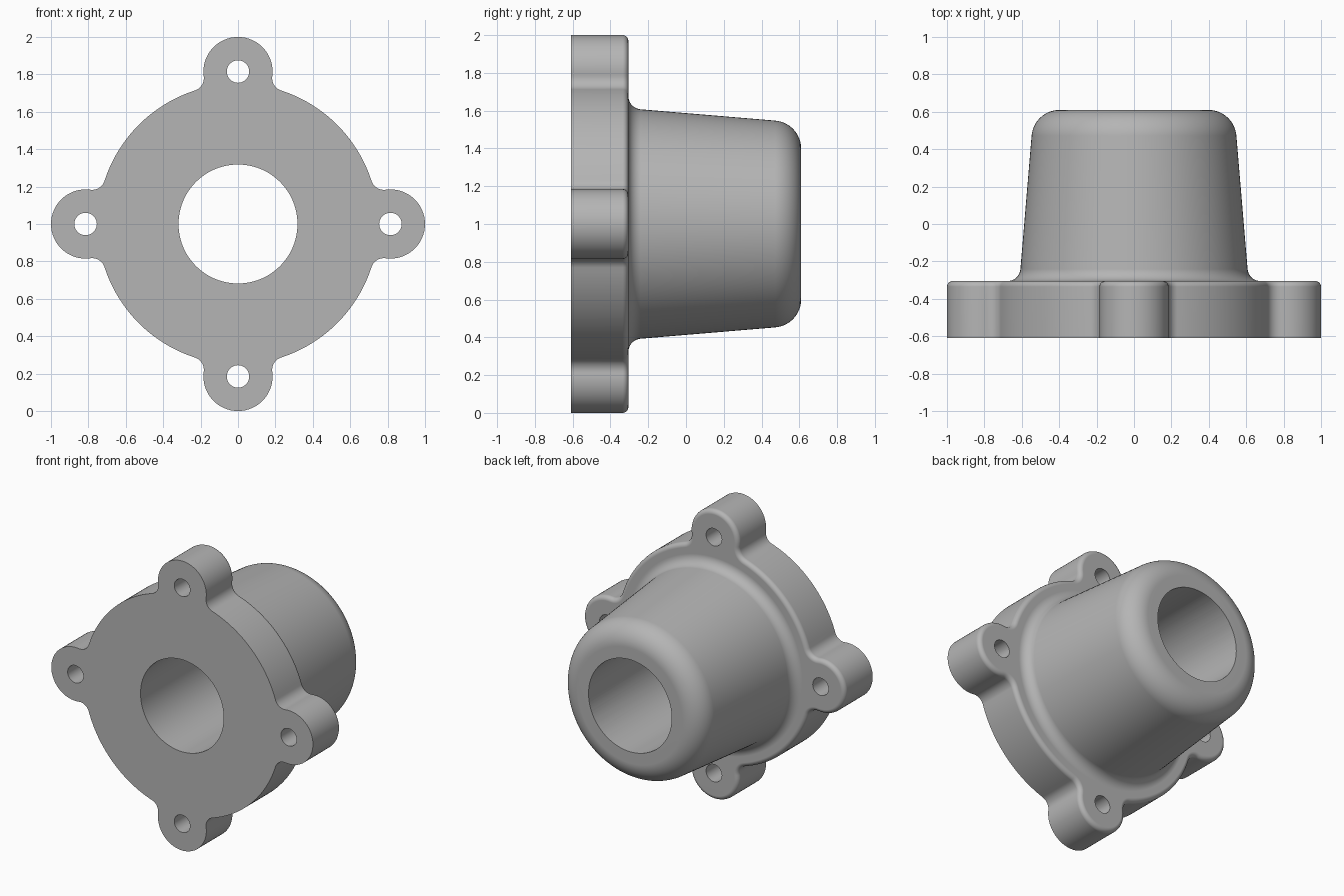
import bpy
import bmesh
from math import sin, cos, atan2, pi, radians, tan
from mathutils import Vector, Matrix

cube = bpy.data.objects.get("Cube")
if cube:
    bpy.data.objects.remove(cube, do_unlink=True)

CENTRE_Z = 1.0
FRONT, STEP, BACK = -0.61, -0.305, 0.61      # y of flange face, shoulder, boss end
DISC_R, LUG_R, LUG_AT, WEB_R = 0.75, 0.185, 0.815, 0.07
BORE_R, BOLT_R = 0.318, 0.06

grey = bpy.data.materials.new("cast grey")
grey.use_nodes = True
colour = (0.46, 0.46, 0.46, 1)
grey.diffuse_color = colour
grey.node_tree.nodes["Principled BSDF"].inputs["Base Color"].default_value = colour


def arc(cx, cy, r, start, end, n):
    """Points along an arc, both ends included."""
    angles = [start + (end - start) * i / n for i in range(n + 1)]
    return [(cx + r * cos(a), cy + r * sin(a)) for a in angles]


def finish(bm, name):
    bmesh.ops.remove_doubles(bm, verts=bm.verts, dist=1e-5)
    bmesh.ops.recalc_face_normals(bm, faces=bm.faces)
    mesh = bpy.data.meshes.new(name)
    bm.to_mesh(mesh)
    bm.free()
    mesh.materials.append(grey)
    obj = bpy.data.objects.new(name, mesh)
    obj.location.z = CENTRE_Z
    bpy.context.collection.objects.link(obj)
    return obj


def lathe(name, profile, steps):
    """Spin (radius, y) points around the y axis."""
    bm = bmesh.new()
    verts = [bm.verts.new((r, y, 0)) for r, y in profile]
    edges = [bm.edges.new(pair) for pair in zip(verts, verts[1:])]
    bmesh.ops.spin(bm, geom=verts + edges, cent=(0, 0, 0), axis=(0, 1, 0),
                   angle=2 * pi, steps=steps, use_merge=True)
    return finish(bm, name)


def pin(name, radius, x, z, sides):
    """Cutter cylinder along y."""
    bm = bmesh.new()
    place = Matrix.Translation((x, 0, z)) @ Matrix.Rotation(pi / 2, 4, "X")
    bmesh.ops.create_cone(bm, cap_ends=True, segments=sides, radius1=radius,
                          radius2=radius, depth=2, matrix=place)
    obj = finish(bm, name)
    obj.hide_render = True
    return obj


def combine(target, tool, operation):
    mod = target.modifiers.new("combine", "BOOLEAN")
    mod.operation, mod.solver, mod.object = operation, "EXACT", tool
    bpy.context.view_layer.objects.active = target
    bpy.ops.object.modifier_apply(modifier=mod.name)
    bpy.data.objects.remove(tool, do_unlink=True)


# Flange outline: lug, concave web and disc rim over an eighth, then mirrored and turned
to_disc, to_lug = DISC_R + WEB_R, LUG_R + WEB_R
web_x = (to_disc ** 2 - to_lug ** 2 + LUG_AT ** 2) / (2 * LUG_AT)
web_z = (to_disc ** 2 - web_x ** 2) ** 0.5
lug_end, rim_start = atan2(web_z, web_x - LUG_AT), atan2(web_z, web_x)
eighth = arc(LUG_AT, 0, LUG_R, 0, lug_end, 16)
eighth += arc(web_x, web_z, WEB_R, lug_end - pi, rim_start - pi, 10)[1:]
eighth += arc(0, 0, DISC_R, rim_start, pi / 4, 14)[1:]
quarter = eighth + [(z, x) for x, z in reversed(eighth)][1:-1]
outline = []
for k in range(4):
    turn = Matrix.Rotation(k * pi / 2, 2)
    outline += [turn @ Vector(p) for p in quarter]

# Flange plate with a rounded back edge
bm = bmesh.new()
plate = bm.faces.new([bm.verts.new((x, FRONT, z)) for x, z in outline])
bmesh.ops.extrude_face_region(bm, geom=[plate], use_keep_orig=True)
back = [f for f in bm.faces if len(f.verts) > 4 and f is not plate][0]
bmesh.ops.translate(bm, verts=back.verts, vec=(0, STEP - FRONT, 0))
bmesh.ops.recalc_face_normals(bm, faces=bm.faces)
bmesh.ops.bevel(bm, geom=list(back.edges), offset=0.03, segments=5,
                profile=0.5, affect="EDGES", clamp_overlap=False)
body = finish(bm, "flanged_hub")

# Tapered boss: root fillet, drafted wall and rounded end
draft = radians(4.8)
root_r, end_r = 0.07, 0.15
root = arc(0.677, STEP + root_r, root_r, -pi / 2, -pi + draft, 10)
wall_r, wall_y = root[-1]
end_y = BACK - end_r
tip_r = wall_r - (end_y + end_r * sin(draft) - wall_y) * tan(draft)
crown = arc(tip_r - end_r * cos(draft), end_y, end_r, draft, pi / 2, 14)
profile = [(0, -0.45), (0.677, -0.45)] + root + crown + [(0, BACK)]
combine(body, lathe("boss", profile, 128), "UNION")

# Central bore and four bolt holes
combine(body, pin("bore_cutter", BORE_R, 0, 0, 96), "DIFFERENCE")
for k in range(4):
    a = k * pi / 2
    cutter = pin("bolt_cutter", BOLT_R, LUG_AT * cos(a), LUG_AT * sin(a), 40)
    combine(body, cutter, "DIFFERENCE")

# Smooth shading with crisp edges
bpy.ops.object.select_all(action="DESELECT")
body.select_set(True)
bpy.context.view_layer.objects.active = body
bpy.ops.object.shade_smooth_by_angle(angle=radians(30))
weighted = body.modifiers.new("even_normals", "WEIGHTED_NORMAL")
weighted.keep_sharp = True
